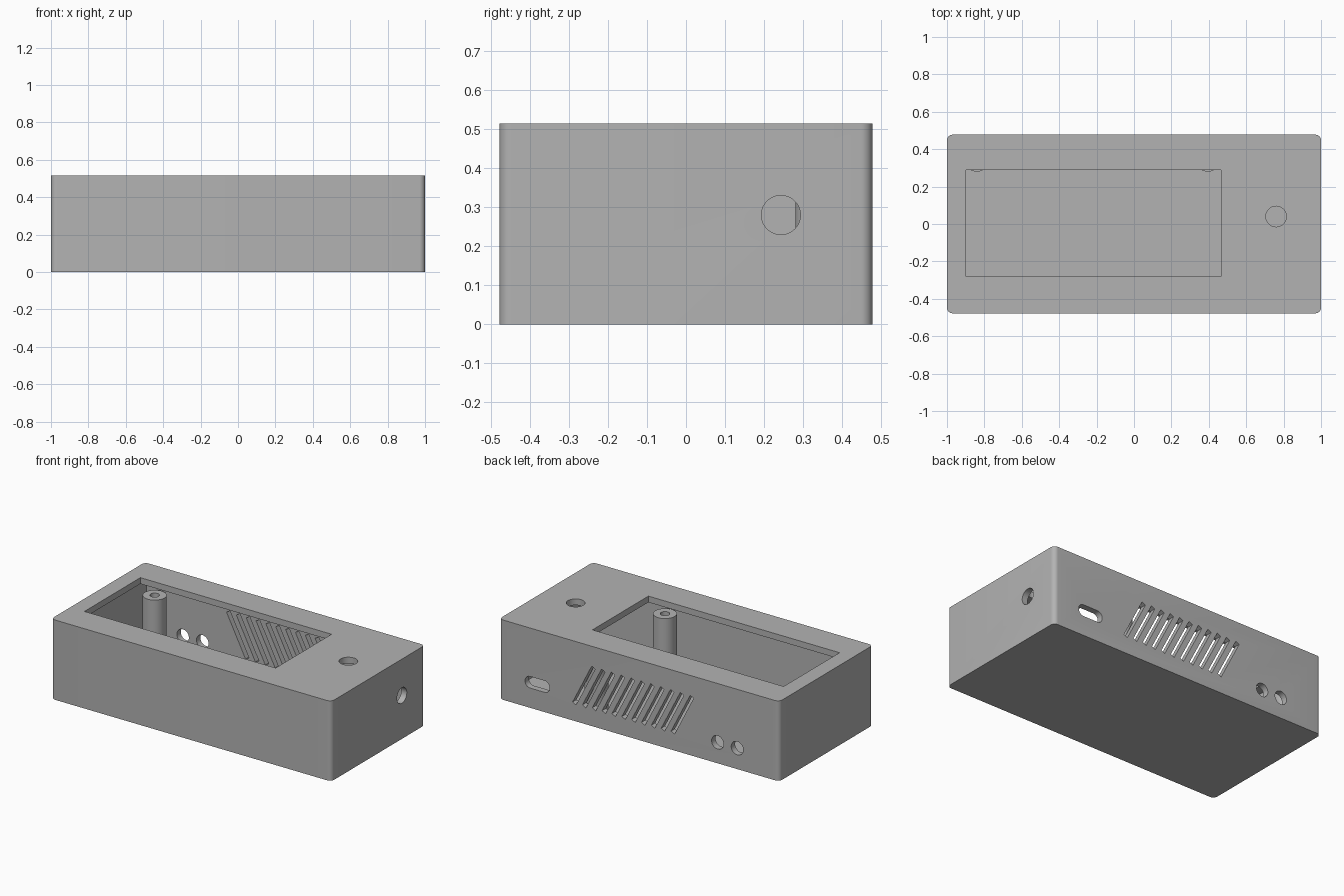
import bpy, bmesh, math
from mathutils import Matrix, Vector

cube = bpy.data.objects.get("Cube")
if cube:
    bpy.data.objects.remove(cube, do_unlink=True)

W, D, H, WALL = 2.0, 0.955, 0.515, 0.04

grey = bpy.data.materials.new("plain grey")
grey.use_nodes = True
grey.diffuse_color = (0.45, 0.45, 0.45, 1)
grey.node_tree.nodes["Principled BSDF"].inputs["Base Color"].default_value = grey.diffuse_color

TURN = {
    "X": Matrix.Rotation(math.pi / 2, 4, "Y"),
    "Y": Matrix.Rotation(math.pi / 2, 4, "X"),
    "Z": Matrix.Identity(4),
}


def rounded_rect(w, h, r=0.0, steps=8):
    """Outline of a rectangle with rounded corners."""
    if r == 0:
        return [(-w / 2, -h / 2), (w / 2, -h / 2), (w / 2, h / 2), (-w / 2, h / 2)]
    pts = []
    for i, (sx, sy) in enumerate([(1, 1), (-1, 1), (-1, -1), (1, -1)]):
        for k in range(steps + 1):
            a = (i + k / steps) * math.pi / 2
            pts.append((sx * (w / 2 - r) + r * math.cos(a), sy * (h / 2 - r) + r * math.sin(a)))
    return pts


def circle(r, n=48):
    return [(r * math.cos(2 * math.pi * i / n), r * math.sin(2 * math.pi * i / n)) for i in range(n)]


def prism(name, outline, depth, centre, axis="Z", tilt=0.0):
    """Extrude an outline along an axis, centred on a point."""
    bm = bmesh.new()
    base = bm.faces.new([bm.verts.new((x, y, -depth / 2)) for x, y in outline])
    top = bmesh.ops.extrude_face_region(bm, geom=[base])["geom"]
    bmesh.ops.translate(bm, verts=[v for v in top if isinstance(v, bmesh.types.BMVert)], vec=(0, 0, depth))
    bmesh.ops.recalc_face_normals(bm, faces=bm.faces)
    bm.transform(Matrix.Translation(Vector(centre)) @ Matrix.Rotation(tilt, 4, "Y") @ TURN[axis])
    mesh = bpy.data.meshes.new(name)
    bm.to_mesh(mesh)
    bm.free()
    mesh.materials.append(grey)
    obj = bpy.data.objects.new(name, mesh)
    bpy.context.collection.objects.link(obj)
    return obj


def carve(obj, cutters):
    """Subtract the cutters, then discard them."""
    for c in cutters:
        c.hide_render = True
        mod = obj.modifiers.new(c.name, "BOOLEAN")
        mod.operation, mod.solver, mod.object = "DIFFERENCE", "EXACT", c
    deps = bpy.context.evaluated_depsgraph_get()
    mesh = bpy.data.meshes.new_from_object(obj.evaluated_get(deps))
    obj.modifiers.clear()
    obj.data = mesh
    for c in cutters:
        bpy.data.objects.remove(c, do_unlink=True)


def smooth(obj):
    bpy.ops.object.select_all(action="DESELECT")
    obj.select_set(True)
    bpy.context.view_layer.objects.active = obj
    bpy.ops.object.shade_smooth_by_angle(angle=math.radians(30))


# Hollow case with rounded upright corners
case = prism("case", rounded_rect(W, D, 0.03), H, (0, 0, H / 2))
cutters = [prism("cavity", rounded_rect(W - 2 * WALL, D - 2 * WALL), H - 2 * WALL, (0, 0, H / 2))]

# Display window and button hole in the top, round hole in the left end
cutters.append(prism("window", rounded_rect(1.365, 0.57), 0.2, (-0.217, 0.004, H)))
cutters.append(prism("button_hole", circle(0.055), 0.2, (0.76, 0.04, H)))
cutters.append(prism("side_hole", circle(0.05), 0.2, (W / 2, 0.243, 0.28), "X"))

# Back wall: port slot, two sockets and a row of slanted vents
back = D / 2
cutters.append(prism("port_slot", rounded_rect(0.175, 0.075, 0.035), 0.2, (0.727, back, 0.165), "Y"))
for x in (-0.56, -0.7):
    cutters.append(prism("socket_hole", circle(0.043), 0.2, (x, back, 0.135), "Y"))
for i in range(11):
    cutters.append(prism("vent", rounded_rect(0.028, 0.3), 0.2,
                         (0.395 - 0.0703 * i, back, 0.246), "Y", math.radians(-27)))
carve(case, cutters)
smooth(case)

# Screw posts standing on the floor
for x in (-0.84, 0.395):
    for y in (-0.35, 0.35):
        post = prism("screw_post", circle(0.07), 0.365, (x, y, 0.2125))
        carve(post, [prism("screw_hole", circle(0.028, 32), 0.5, (x, y, 0.395))])
        smooth(post)
